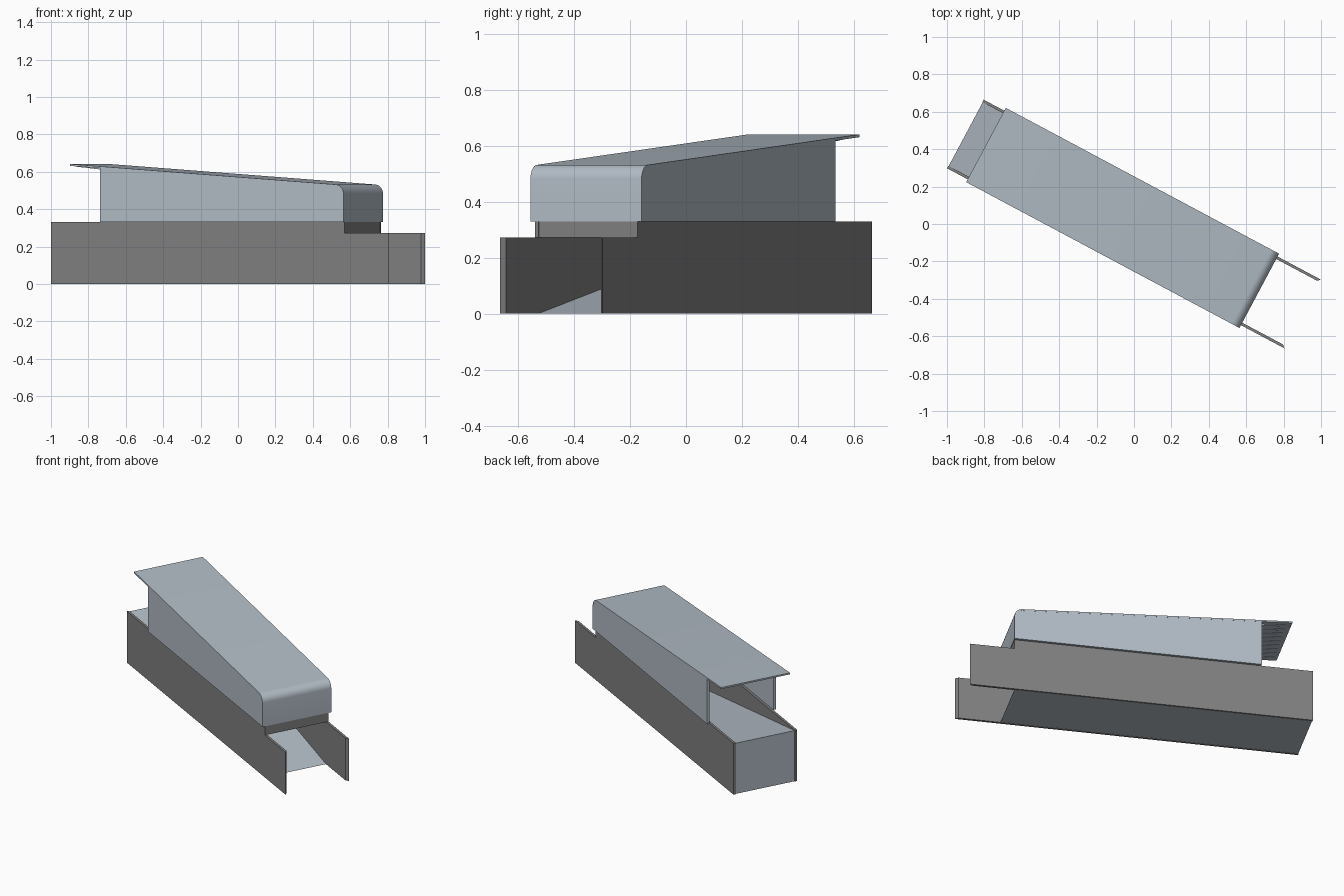
import bpy, bmesh, math

if "Cube" in bpy.data.objects:
    bpy.data.objects.remove(bpy.data.objects["Cube"])

ANGLE = math.atan2(-0.4707, 0.882)      # whole model is turned in plan


def material(name, rgb):
    m = bpy.data.materials.new(name)
    m.diffuse_color = (*rgb, 1.0)
    m.use_nodes = True
    m.node_tree.nodes["Principled BSDF"].inputs["Base Color"].default_value = m.diffuse_color
    return m


PANEL = material("pale blue grey panel", (0.45, 0.51, 0.57))
STONE = material("mid grey wall", (0.22, 0.22, 0.22))


def prism(name, profile, v0, v1, mat, smooth=False):
    """Extrude a (length, height) profile across the width from v0 to v1."""
    bm = bmesh.new()
    face = bm.faces.new([bm.verts.new((u, v0, z)) for u, z in profile])
    out = bmesh.ops.extrude_face_region(bm, geom=[face])
    new = [g for g in out["geom"] if isinstance(g, bmesh.types.BMVert)]
    bmesh.ops.translate(bm, verts=new, vec=(0, v1 - v0, 0))
    bmesh.ops.recalc_face_normals(bm, faces=bm.faces)
    me = bpy.data.meshes.new(name)
    bm.to_mesh(me)
    bm.free()
    me.materials.append(mat)
    ob = bpy.data.objects.new(name, me)
    ob.rotation_euler[2] = ANGLE
    bpy.context.collection.objects.link(ob)
    if smooth:
        bpy.ops.object.select_all(action='DESELECT')
        ob.select_set(True)
        bpy.context.view_layer.objects.active = ob
        bpy.ops.object.shade_smooth_by_angle(angle=math.radians(30))
    return ob


BACK, FRONT = -1.022, 1.022             # wall ends along the length
U0, U1 = -0.897, 0.759                  # canopy ends
SLOPE = -0.068


def roof(u):
    return 0.641 + SLOPE * (u - U0)


def canopy_curve(off):
    """Sloping roof line, rounded nose and front drop, inset by off."""
    r = 0.05 - off
    cu = U1 - 0.05
    cz = roof(cu) - 0.05
    a0 = math.radians(90 - 3.9)
    pts = [(U0, roof(U0) - off)]
    pts += [(cu + r * math.cos(a0 * (1 - i / 8)), cz + r * math.sin(a0 * (1 - i / 8)))
            for i in range(9)]
    return pts + [(U1 - off, 0.33)]


# Canopy roof with rounded front
prism("canopy_roof", canopy_curve(0) + canopy_curve(0.01)[::-1],
      -0.225, 0.225, PANEL, smooth=True)

# Canopy side panels: follow the roof, open at the back
side_top = canopy_curve(0.002)[1:]
side = [(-0.715, 0.33), (-0.715, roof(-0.715) - 0.002)] + side_top
for label, s in (("left", -1), ("right", 1)):
    prism(label + "_canopy_side", side, s * 0.208, s * 0.2245, PANEL)

    # Base side wall, stepped down past the canopy, chamfered inner front end
    wall = [(BACK, 0), (FRONT, 0), (FRONT, 0.272), (0.757, 0.272),
            (0.757, 0.33), (BACK, 0.33)]
    ob = prism(label + "_base_wall", wall, s * 0.208, s * 0.193, STONE)
    for v in ob.data.vertices:
        if v.co.x > 1.0 and abs(v.co.y) < 0.2:
            v.co.x = 1.006

# Lintel below the canopy front
prism("front_lintel", [(0.74, 0.272), (0.756, 0.272), (0.756, 0.335), (0.74, 0.335)],
      -0.193, 0.193, STONE)

# Sloping floor wedge between the walls
prism("floor_ramp", [(BACK + 0.002, 0.001), (0.755, 0.001), (BACK + 0.002, 0.327)],
      -0.193, 0.193, PANEL)

# Tapered fins under the roof overhang
for i in range(9):
    v = -0.19 + i * 0.0475
    prism("roof_fin_%d" % (i + 1),
          [(U0 + 0.01, roof(U0) - 0.009), (-0.6, roof(-0.6) - 0.009),
           (-0.6, roof(-0.6) - 0.016), (-0.72, roof(-0.72) - 0.018),
           (U0 + 0.01, roof(U0) - 0.013)],
          v - 0.004, v + 0.004, PANEL)
